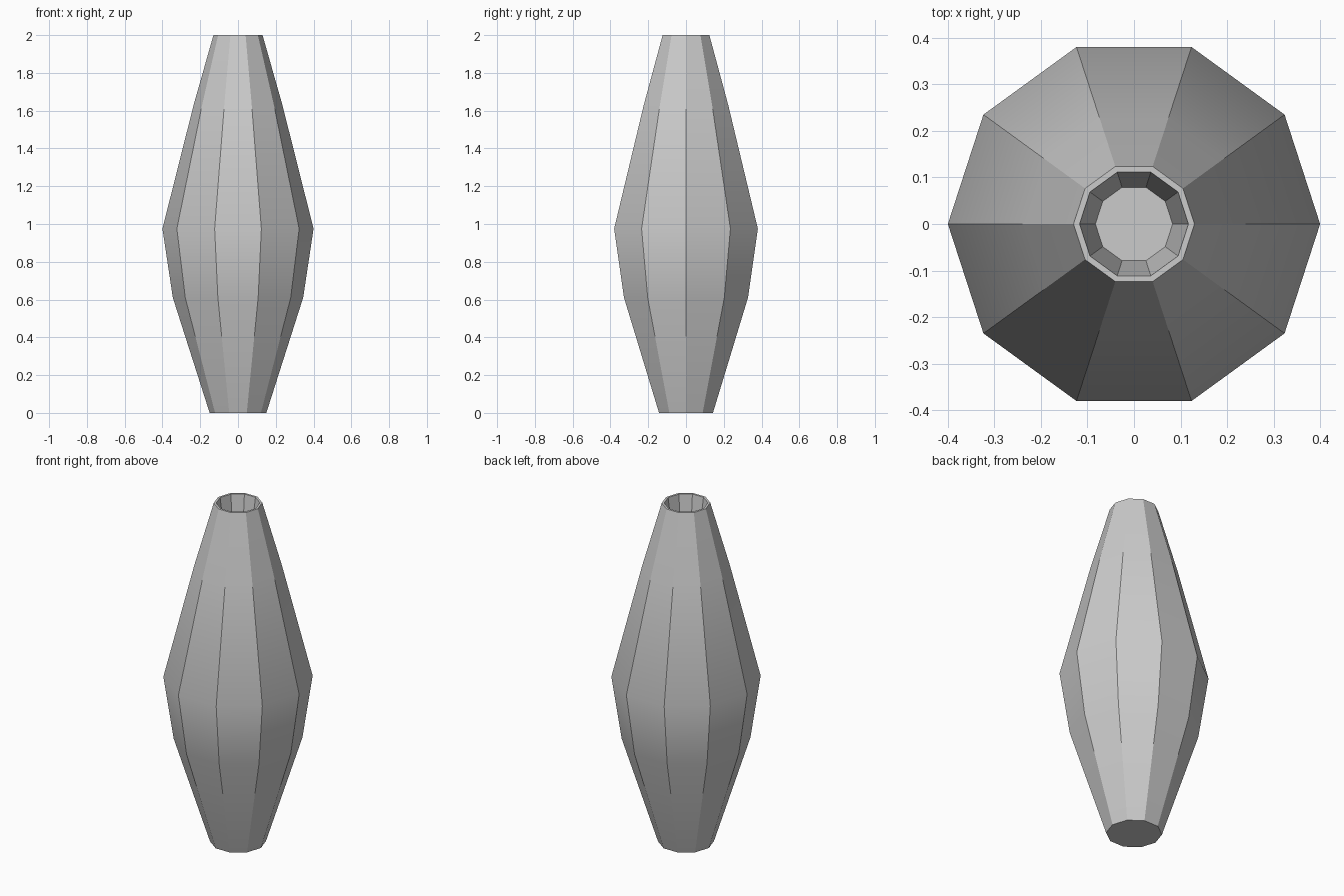
import bpy
import bmesh
import math

cube = bpy.data.objects.get("Cube")
if cube:
    bpy.data.objects.remove(cube, do_unlink=True)

SIDES = 10

# Clay grey
clay = bpy.data.materials.new("clay_grey")
clay.use_nodes = True
colour = (0.6, 0.6, 0.6, 1)
clay.diffuse_color = colour
clay.node_tree.nodes["Principled BSDF"].inputs["Base Color"].default_value = colour

# Radius and height: up the outside, over the rim, down into the neck
profile = [
    (0.15, 0), (0.345, 0.61), (0.4, 0.975), (0.235, 1.63),
    (0.13, 2), (0.117, 2), (0.083, 1.75),
]


def ring(bm, radius, z):
    angles = [math.tau * i / SIDES for i in range(SIDES)]
    return [bm.verts.new((radius * math.cos(a), radius * math.sin(a), z)) for a in angles]


bm = bmesh.new()
rings = [ring(bm, r, z) for r, z in profile]

# Walls and rim
for low, high in zip(rings, rings[1:]):
    for i in range(SIDES):
        j = (i + 1) % SIDES
        bm.faces.new((low[i], low[j], high[j], high[i]))

# Base and inner floor
bm.faces.new(rings[0][::-1])
bm.faces.new(rings[-1])
bmesh.ops.recalc_face_normals(bm, faces=bm.faces)

mesh = bpy.data.meshes.new("vase")
bm.to_mesh(mesh)
bm.free()
mesh.materials.append(clay)
vase = bpy.data.objects.new("vase", mesh)
bpy.context.collection.objects.link(vase)

# Soft rings, crisp facets
bpy.ops.object.select_all(action='DESELECT')
vase.select_set(True)
bpy.context.view_layer.objects.active = vase
bpy.ops.object.shade_smooth_by_angle(angle=math.radians(30))
